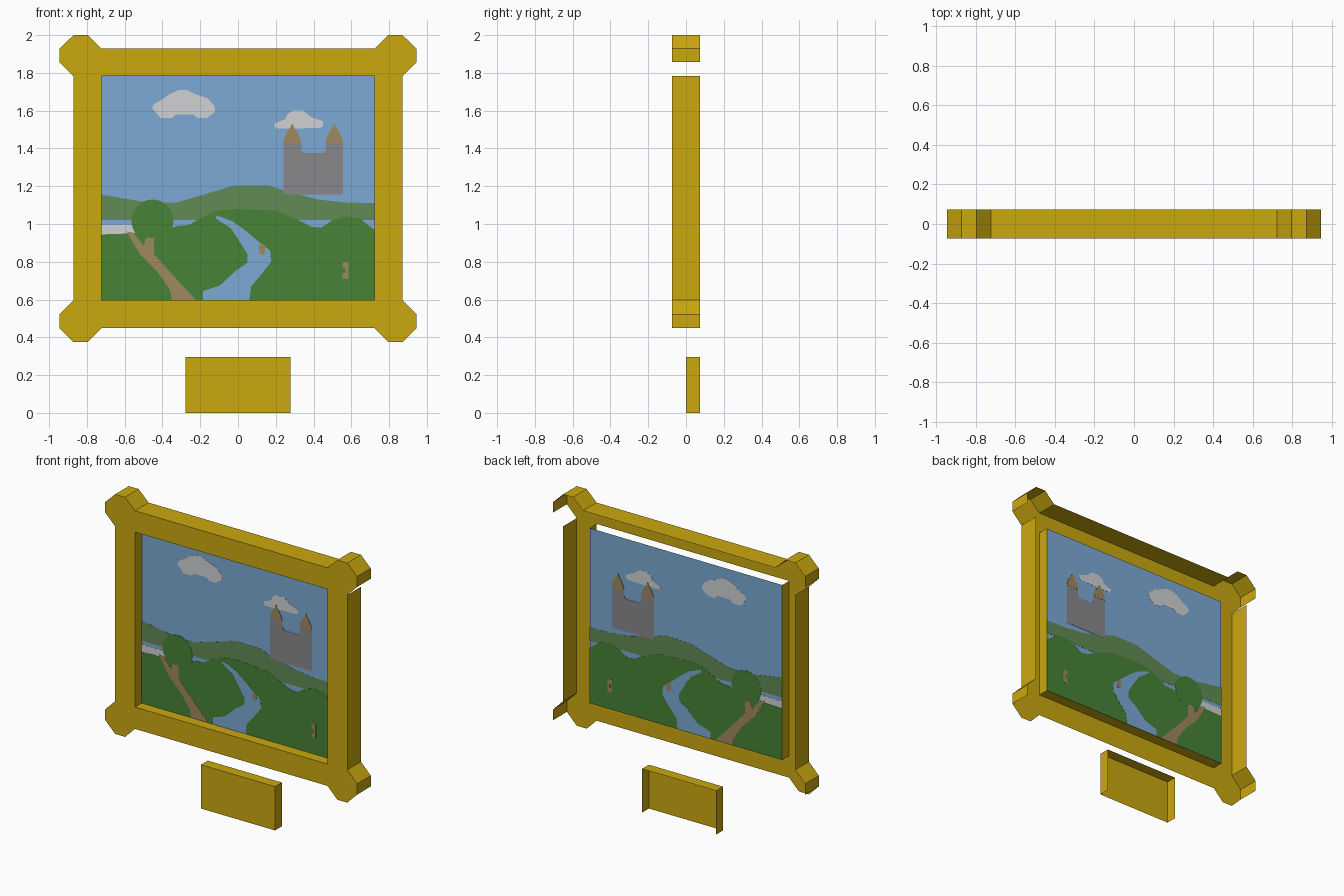
import bpy, bmesh, math

if "Cube" in bpy.data.objects:
    bpy.data.objects.remove(bpy.data.objects["Cube"])


def material(name, r, g, b):
    lin = [((c / 255 + 0.055) / 1.055) ** 2.4 for c in (r, g, b)]
    m = bpy.data.materials.new(name)
    m.diffuse_color = (*lin, 1)
    m.use_nodes = True
    m.node_tree.nodes["Principled BSDF"].inputs["Base Color"].default_value = m.diffuse_color
    return m


GOLD = material("gold", 203, 168, 15)
SKY = material("sky blue", 124, 170, 213)
WHITE = material("cloud white", 208, 209, 212)
STONE = material("castle grey", 137, 136, 140)
BROWN = material("earth brown", 160, 137, 94)
GREEN = material("meadow green", 72, 131, 54)
HILL = material("hill green", 97, 139, 85)


def add_object(name, bm, mat):
    me = bpy.data.meshes.new(name)
    bm.to_mesh(me)
    bm.free()
    me.materials.append(mat)
    ob = bpy.data.objects.new(name, me)
    bpy.context.collection.objects.link(ob)
    return ob


def shell(name, path, front, depths):
    """Right half of an open-backed shell: a front sheet plus walls.
    The path runs clockwise; walls that would face down are left open."""
    bm = bmesh.new()
    fr = [bm.verts.new((x, front, z)) for x, z in path]
    bk = [bm.verts.new((x, d, z)) for (x, z), d in zip(path, depths)]
    bm.faces.new(fr[::-1])
    for i in range(len(path)):
        j = (i + 1) % len(path)
        dx = path[j][0] - path[i][0]
        on_seam = path[i][0] == 0 and path[j][0] == 0
        if dx >= 0 and not on_seam:
            bm.faces.new((fr[i], fr[j], bk[j], bk[i]))
    bmesh.ops.delete(bm, geom=[v for v in bm.verts if not v.link_faces], context="VERTS")
    ob = add_object(name, bm, GOLD)
    ob.modifiers.new("mirror", "MIRROR")


def plate(name, mat, level, pts):
    """Thin painted plate, visible from both sides of the canvas."""
    t = 0.001 * level
    bm = bmesh.new()
    a = [bm.verts.new((x, -t, z)) for x, z in pts]
    face = bm.faces.new(a)
    if level:
        b = [bm.verts.new((x, t, z)) for x, z in pts]
        bm.faces.new(b[::-1])
        for i in range(len(a)):
            j = (i + 1) % len(a)
            bm.faces.new((a[j], a[i], b[i], b[j]))
        bmesh.ops.recalc_face_normals(bm, faces=bm.faces[:])
    return add_object(name, bm, mat)


# Frame with flared corners
D = 0.073
L, R, BOT, TOP = -0.722, 0.722, 0.597, 1.783
outer = [(0, 1.928), (0.722, 1.928), (0.796, 2.0), (0.871, 2.0), (0.945, 1.928),
         (0.945, 1.857), (0.871, TOP), (0.871, BOT), (0.945, 0.522), (0.945, 0.449),
         (0.871, 0.375), (0.796, 0.375), (0.722, 0.449), (0, 0.449)]
inner = [(0, BOT), (R, BOT), (R, TOP), (0, TOP)]
shell("frame", outer + inner, -D, [D] * len(outer) + [0] * len(inner))

# Name plate under the frame
shell("caption_plate", [(0, 0.297), (0.278, 0.297), (0.278, 0), (0, 0)], 0, [D] * 4)

# Canvas with sky
plate("sky_canvas", SKY, 0, [(L, BOT), (R, BOT), (R, TOP), (L, TOP)])

# Clouds
plate("large_cloud", WHITE, 1, [
    (-.455, 1.615), (-.445, 1.635), (-.40, 1.66), (-.36, 1.69), (-.31, 1.71), (-.27, 1.71),
    (-.22, 1.685), (-.16, 1.665), (-.125, 1.625), (-.12, 1.595), (-.165, 1.56),
    (-.215, 1.56), (-.235, 1.58), (-.33, 1.58), (-.35, 1.56), (-.41, 1.56)])
plate("small_cloud", WHITE, 1, [
    (.19, 1.53), (.25, 1.555), (.265, 1.585), (.295, 1.6), (.345, 1.6), (.39, 1.565),
    (.45, 1.545), (.45, 1.52), (.435, 1.508), (.2, 1.505)])

# Distant hills
plate("hills", HILL, 1, [
    (L, 1.02), (R, 1.02), (R, 1.11), (.56, 1.115), (.42, 1.13), (.24, 1.18), (.16, 1.205),
    (-.02, 1.205), (-.1, 1.18), (-.22, 1.145), (-.32, 1.115), (-.46, 1.11),
    (-.6, 1.135), (L, 1.155)])

# Pale bank on the left
plate("pale_bank", WHITE, 1, [(L, .94), (-.54, .94), (-.54, .995), (L, .995)])

# Meadow, with bushes on the right
plate("meadow", GREEN, 2, [
    (L, BOT), (R, BOT), (R, .97), (.68, 1.0), (.65, 1.03), (.57, 1.04), (.5, 1.02),
    (.44, .98), (.39, .985), (.3, 1.03), (.2, 1.07), (0, 1.08), (-.12, 1.07), (-.2, 1.03),
    (-.26, .995), (-.32, .99), (-.36, .975), (-.56, .95), (L, .945)])
plate("tree_crown", GREEN, 2.3, [
    (-.453 + .112 * math.cos(k * math.tau / 20), 1.018 + .112 * math.sin(k * math.tau / 20))
    for k in range(20)])

# River
plate("river", SKY, 3, [
    (-.185, BOT), (.06, BOT), (.07, .67), (.125, .735), (.175, .8), (.17, .86),
    (.105, .91), (.04, .965), (-.03, 1.015), (-.11, 1.045), (-.12, 1.03), (-.04, .98),
    (0, .92), (.05, .84), (.05, .795), (-.015, .75), (-.095, .675), (-.185, .645)])

# Tree trunk and small brown details
plate("tree_trunk", BROWN, 3, [
    (-.35, BOT), (-.22, BOT), (-.305, .685), (-.395, .785), (-.445, .84), (-.445, .925),
    (-.485, .93), (-.5, .885), (-.555, .955), (-.59, .96), (-.555, .9), (-.52, .84),
    (-.425, .745), (-.36, .65)])
plate("river_figure", BROWN, 4, [
    (.11, .845), (.14, .835), (.145, .88), (.135, .895), (.11, .89)])
plate("meadow_figure", BROWN, 3, [
    (.555, .71), (.585, .71), (.585, .8), (.555, .8), (.553, .77), (.57, .765),
    (.57, .745), (.553, .74)])

# Castle walls and tower roofs
plate("castle_walls", STONE, 2, [
    (.24, 1.155), (.555, 1.155), (.555, 1.44), (.465, 1.44), (.465, 1.395), (.455, 1.375),
    (.345, 1.375), (.335, 1.395), (.335, 1.44), (.24, 1.44)])
for name, cx in (("left_tower_roof", .287), ("right_tower_roof", .51)):
    half = [(.046, 1.43), (.042, 1.455), (.025, 1.49), (.008, 1.515), (.003, 1.53)]
    plate(name, BROWN, 3, [(cx + x, z) for x, z in half]
          + [(cx - x, z) for x, z in reversed(half)])
